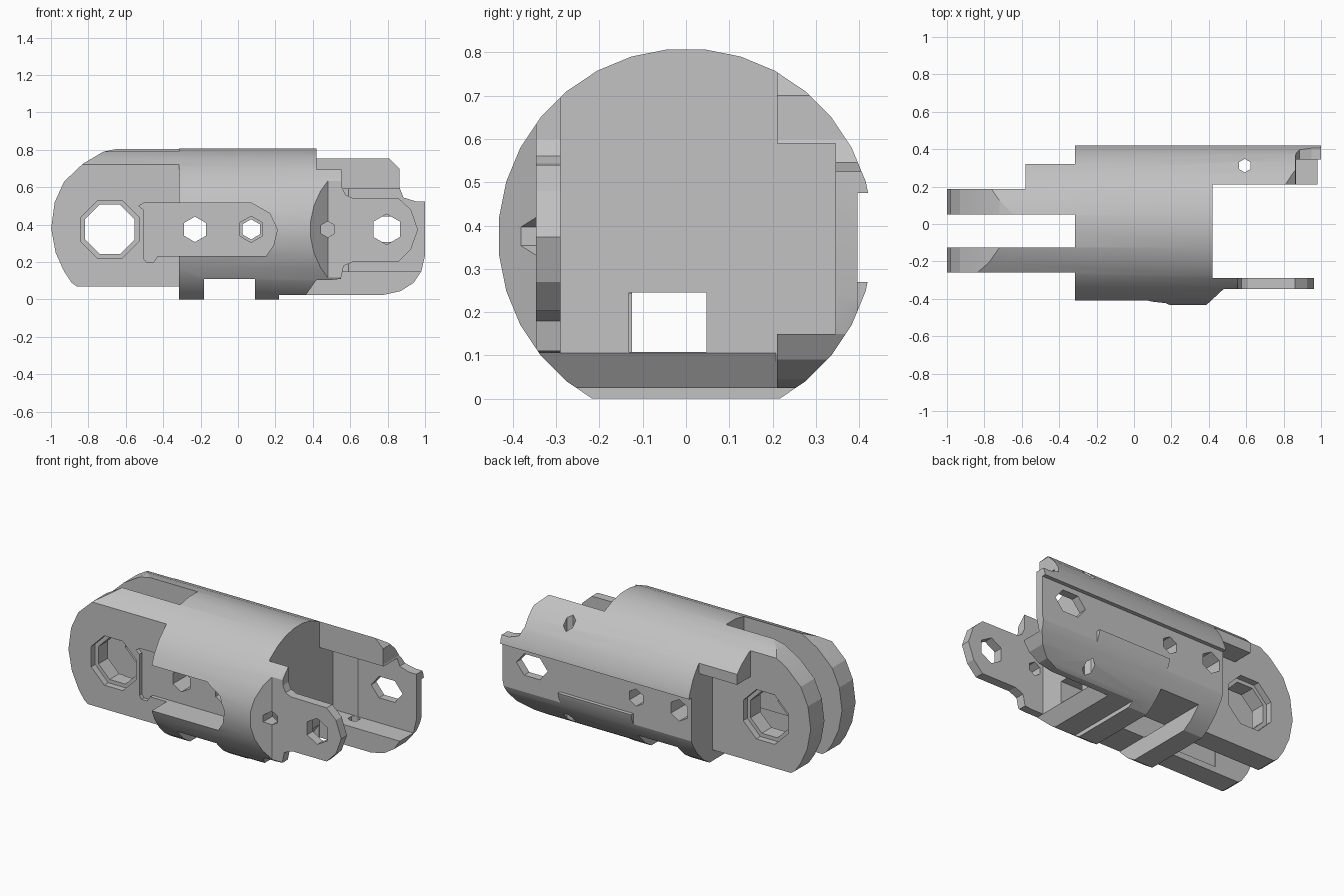
import bpy, bmesh, math
from mathutils import Vector

cube = bpy.data.objects.get("Cube")
if cube:
    bpy.data.objects.remove(cube, do_unlink=True)

grey = bpy.data.materials.new("plain_grey")
grey.use_nodes = True
GREY = (0.54, 0.54, 0.54, 1)
grey.diffuse_color = GREY
grey.node_tree.nodes["Principled BSDF"].inputs["Base Color"].default_value = GREY


def prism(name, axis, pts, lo, hi):
    """Extrude an outline along an axis: x takes (y,z), y takes (x,z), z takes (x,y)."""
    place = {"x": lambda a, b, t: (t, a, b),
             "y": lambda a, b, t: (a, t, b),
             "z": lambda a, b, t: (a, b, t)}[axis]
    bm = bmesh.new()
    face = bm.faces.new([bm.verts.new(place(a, b, lo)) for a, b in pts])
    new = bmesh.ops.extrude_face_region(bm, geom=[face])["geom"]
    shift = Vector(place(0, 0, hi - lo))
    bmesh.ops.translate(bm, vec=shift, verts=[v for v in new if isinstance(v, bmesh.types.BMVert)])
    bmesh.ops.recalc_face_normals(bm, faces=bm.faces)
    mesh = bpy.data.meshes.new(name)
    bm.to_mesh(mesh)
    bm.free()
    obj = bpy.data.objects.new(name, mesh)
    bpy.context.collection.objects.link(obj)
    return obj


def ring(cx, cy, r, n, turn=0.0, stretch=1.0):
    return [(cx + stretch * r * math.cos(turn + 2 * math.pi * i / n),
             cy + r * math.sin(turn + 2 * math.pi * i / n)) for i in range(n)]


def rect(a0, a1, b0, b1):
    return [(a0, b0), (a1, b0), (a1, b1), (a0, b1)]


# Round stock that everything is milled from
R, CZ = 0.434, 0.375
link = prism("link_housing", "x", ring(0, CZ, R, 32, math.pi / 32), -1, 1)
link.data.materials.append(grey)
bpy.context.view_layer.objects.active = link


def cut(axis, pts, lo, hi):
    tool = prism("cutter", axis, pts, lo, hi)
    tool.hide_render = True
    mod = link.modifiers.new("cut", "BOOLEAN")
    mod.operation, mod.solver, mod.object = "DIFFERENCE", "EXACT", tool
    bpy.ops.object.modifier_apply(modifier=mod.name)
    mesh = tool.data
    bpy.data.objects.remove(tool, do_unlink=True)
    bpy.data.meshes.remove(mesh)


# Flat base, raised under the lugs and under the open end
cut("y", [(-1.2, 0.07), (-0.315, 0.07), (-0.315, 0), (0.22, 0), (0.22, 0.025),
          (1.2, 0.025), (1.2, -0.3), (-1.2, -0.3)], -0.7, 0.7)
# Cross notch between the two feet
cut("y", rect(-0.183, 0.09, -0.2, 0.11), -0.7, 0.7)

# Hinge lugs: gap, outer faces, rear shoulder block, rounded ends
cut("z", rect(-1.2, -0.315, -0.125, 0.05), -0.5, 1.2)
cut("z", rect(-1.2, -0.315, -0.7, -0.26), -0.5, 1.2)
cut("x", [(0.187, -0.3), (0.187, 0.6), (0.32, 0.6), (0.32, 1.2), (0.7, 1.2), (0.7, -0.3)],
    -1.2, -0.315)
cut("z", rect(-1.2, -0.58, 0.187, 0.6), 0.5, 1.2)
cut("y", [(-0.6, 0.815), (-0.72, 0.79), (-0.83, 0.725), (-0.93, 0.63), (-0.98, 0.52),
          (-0.999, 0.38), (-0.975, 0.25), (-0.93, 0.15), (-0.89, 0.09), (-0.86, 0.068),
          (-0.86, -0.2), (-1.3, -0.2), (-1.3, 1.1), (-0.6, 1.1)], -0.7, 0.7)

# Open end between the front tab and the rear plate
cut("z", rect(0.42, 1.2, -0.29, 0.21), -0.5, 1.2)
# Bevel at the lower edge of the open end
cut("y", [(0.36, 0.02), (0.42, 0.105), (0.7, 0.105), (0.7, -0.2), (0.36, -0.2)], -0.7, 0.208)

# Front tab: sloped shoulder, flat outer face, outline
cut("z", [(0.35, -0.467), (0.48, -0.347), (1.2, -0.347), (1.2, -0.7), (0.35, -0.7)], -0.5, 1.2)
cut("y", [(0.55, 1.1), (0.555, 0.6), (0.575, 0.56), (0.61, 0.543), (0.86, 0.54), (0.925, 0.48),
          (0.962, 0.373), (0.925, 0.27), (0.86, 0.203), (0.62, 0.203), (0.565, 0.18),
          (0.55, 0.11), (0.5, 0.105), (0.5, -0.2), (1.3, -0.2), (1.3, 1.1)], -0.7, -0.2)

# Rear plate: end outline and inner pocket
cut("y", [(0.80, 1.1), (0.80, 0.762), (0.863, 0.70), (0.863, 0.60), (0.885, 0.545),
          (0.95, 0.525), (1.1, 0.525), (1.3, 0.9), (1.3, 1.1)], 0.1, 0.7)
cut("y", [(0.78, 0.025), (0.87, 0.045), (0.94, 0.09), (0.98, 0.15), (1.001, 0.24),
          (1.3, 0.24), (1.3, -0.2), (0.78, -0.2)], 0.1, 0.7)
cut("x", [(0.1, 0.15), (0.345, 0.15), (0.345, 0.59), (0.1, 0.59)], 0.42, 1.2)

# Flat band along the back, leaving a short raised rib
cut("y", [(-1.2, 0.475), (-1.2, 0.1), (0.09, 0.1), (0.09, 0.27), (0.6, 0.27), (0.6, 0.1),
          (1.2, 0.1), (1.2, 0.475)], 0.396, 0.7)

# Front recess running into the front lug
cut("y", [(-0.505, 0.48), (-0.505, 0.22), (-0.49, 0.2), (-0.45, 0.2), (-0.43, 0.232),
          (0.15, 0.232), (0.19, 0.29), (0.21, 0.373), (0.17, 0.46), (0.07, 0.517),
          (-0.50, 0.517), (-0.53, 0.50)], -0.7, -0.235)

# Cable channel through the body
cut("x", rect(-0.132, 0.047, 0.108, 0.245), -0.7, 0.7)

# Hinge bores with wider outer seats
eighth = math.pi / 8
cut("y", ring(-0.685, CZ, 0.143, 8, eighth), -0.7, 0.7)
for lo, hi in ((-0.7, -0.22), (0.147, 0.7)):
    cut("y", ring(-0.685, CZ, 0.168, 8, eighth), lo, hi)

# Screw holes across the body
cut("y", ring(-0.23, CZ, 0.068, 6, math.pi / 6), -0.7, 0.7)
cut("y", ring(0.07, CZ, 0.054, 6, math.pi / 6), -0.7, 0.7)
cut("y", ring(0.07, CZ, 0.07, 6, math.pi / 6), -0.7, -0.2)

# Holes in the front tab and rear plate
cut("y", ring(0.48, CZ, 0.043, 6, math.pi / 6), -0.7, -0.2)
cut("y", ring(0.795, CZ, 0.082, 6, math.pi / 6), -0.7, -0.2)
cut("y", ring(0.795, CZ, 0.078, 6, 0, 1.4), 0.25, 0.7)
cut("z", ring(0.592, 0.312, 0.036, 6, math.pi / 6), -0.5, 1.2)

# Smooth barrel with crisp machined edges
bpy.ops.object.select_all(action="DESELECT")
link.select_set(True)
bpy.ops.object.shade_smooth_by_angle(angle=math.radians(16))
